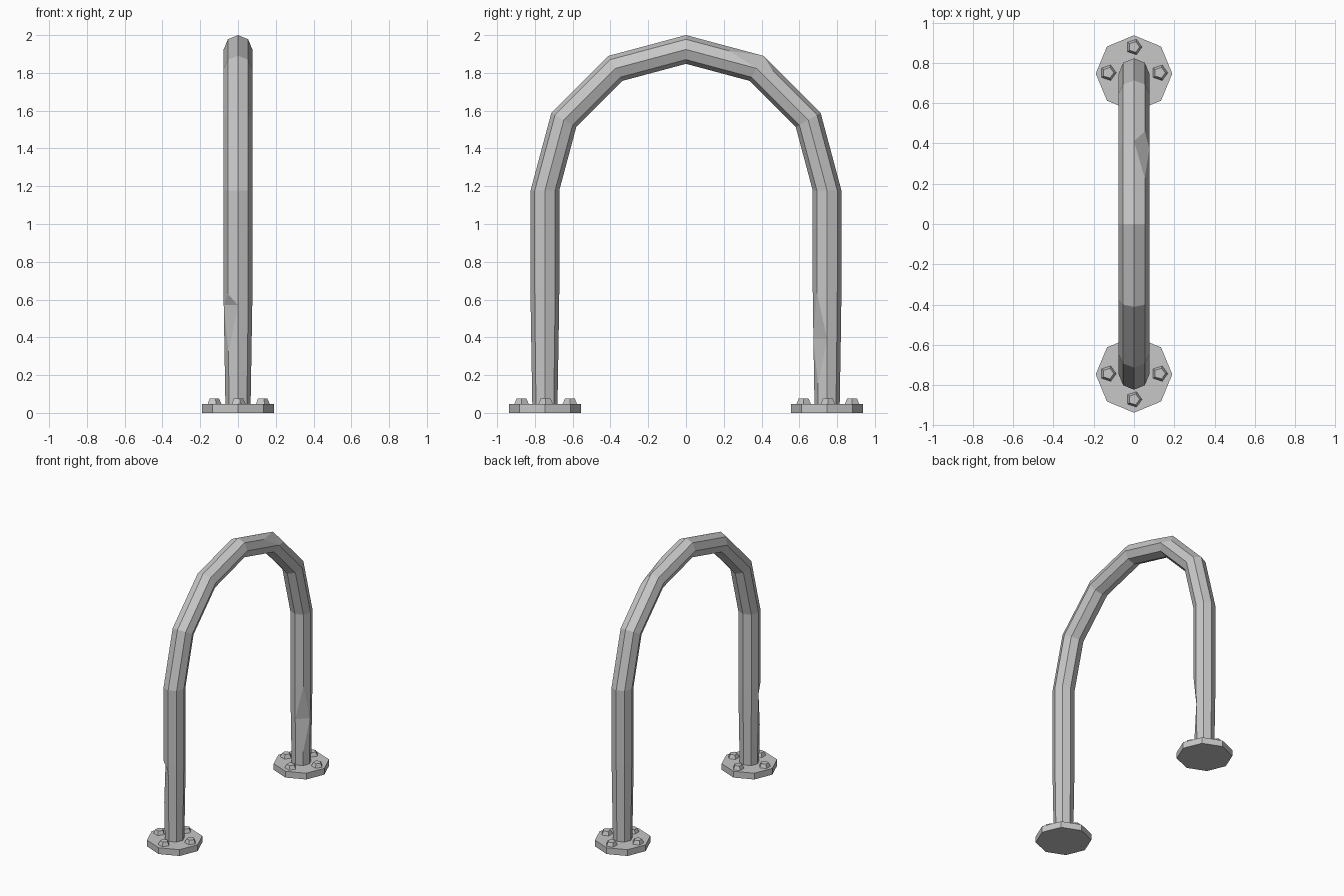
import bpy, bmesh
from math import sin, cos, pi, radians
from mathutils import Vector, Matrix

SIDES = 8
LEG_Y, ARC_Z, TUBE_R, FOOT_R = 0.747, 1.177, 0.076, 0.066

cube = bpy.data.objects.get("Cube")
if cube:
    bpy.data.objects.remove(cube, do_unlink=True)

steel = bpy.data.materials.new("grey_steel")
steel.use_nodes = True
GREY = (0.57, 0.57, 0.57, 1)
steel.diffuse_color = GREY
steel.node_tree.nodes["Principled BSDF"].inputs["Base Color"].default_value = GREY


def make_object(name, bm):
    bmesh.ops.recalc_face_normals(bm, faces=bm.faces)
    mesh = bpy.data.meshes.new(name)
    bm.to_mesh(mesh)
    bm.free()
    mesh.materials.append(steel)
    obj = bpy.data.objects.new(name, mesh)
    bpy.context.collection.objects.link(obj)
    return obj


def ring(centre, outward, radius):
    """Octagonal cross-section with corners on the x and outward axes."""
    return [centre + Vector((1, 0, 0)) * radius * cos(2 * pi * i / SIDES)
            + outward * radius * sin(2 * pi * i / SIDES) for i in range(SIDES)]


def leg_ring(side, z):
    radius = FOOT_R + (TUBE_R - FOOT_R) * min(z / 0.6, 1)
    return ring(Vector((0, side * LEG_Y, z)), Vector((0, side, 0)), radius)


def arc_ring(degrees):
    out = Vector((0, -cos(radians(degrees)), sin(radians(degrees))))
    return ring(Vector((0, 0, ARC_Z)) + out * LEG_Y, out, TUBE_R)


def between(a, b, t):
    return [p.lerp(q, t) for p, q in zip(a, b)]


# Bent tube, with three small dents at chosen ring corners
rings = [leg_ring(-1, z) for z in (0.02, 0.32, 0.57, 0.63)]
rings += [arc_ring(d) for d in (0, 30, 60, 90)]
rings.append(between(arc_ring(90), arc_ring(120), 0.57))
rings.append(arc_ring(120))
rings.append(between(arc_ring(120), arc_ring(150), 0.2))
rings += [arc_ring(d) for d in (150, 180)]
rings += [leg_ring(1, z) for z in (0.64, 0.39, 0.15, 0.02)]
dents = {(2, 3), (9, 1), (14, 7)}
for r, i in dents:
    row = rings[r]
    row[i] = (row[i - 1] + row[(i + 1) % SIDES]) / 2

bm = bmesh.new()
rows = [[bm.verts.new(p) for p in row] for row in rings]
for r in range(len(rows) - 1):
    for i in range(SIDES):
        j = (i + 1) % SIDES
        keys = [(r, i), (r, j), (r + 1, j), (r + 1, i)]
        quad = [rows[a][b] for a, b in keys]
        hit = [k for k, key in enumerate(keys) if key in dents]
        if hit:
            # fold the face across the corners beside the dent
            q = quad[hit[0]:] + quad[:hit[0]]
            bm.faces.new((q[0], q[1], q[3]))
            bm.faces.new((q[1], q[2], q[3]))
        else:
            bm.faces.new(quad)
bm.faces.new(rows[0])
bm.faces.new(rows[-1])
make_object("bent_tube", bm)


def prism(name, sides, r_low, r_high, x, y, z, height):
    bm = bmesh.new()
    bmesh.ops.create_cone(bm, cap_ends=True, segments=sides, radius1=r_low,
                          radius2=r_high, depth=height,
                          matrix=Matrix.Translation((x, y, z + height / 2)))
    # turn so that one corner points to +x
    first = max(bm.verts, key=lambda v: v.co.y)
    if sides == 5:
        bmesh.ops.rotate(bm, verts=bm.verts, cent=(x, y, 0),
                         matrix=Matrix.Rotation(-pi / 2 if first.co.x < x + 0.001 else 0, 3, 'Z'))
    return make_object(name, bm)


# Foot plates, each with four tapered bolt heads
for side, label in ((-1, "front"), (1, "back")):
    y = side * LEG_Y
    prism(label + "_foot_plate", 8, 0.19, 0.19, 0, y, 0, 0.047)
    for k in range(4):
        a = k * pi / 2
        prism(f"{label}_bolt_{k + 1}", 5, 0.041, 0.028,
              0.128 * cos(a), y + 0.128 * sin(a) + 0.004, 0.045, 0.03)
